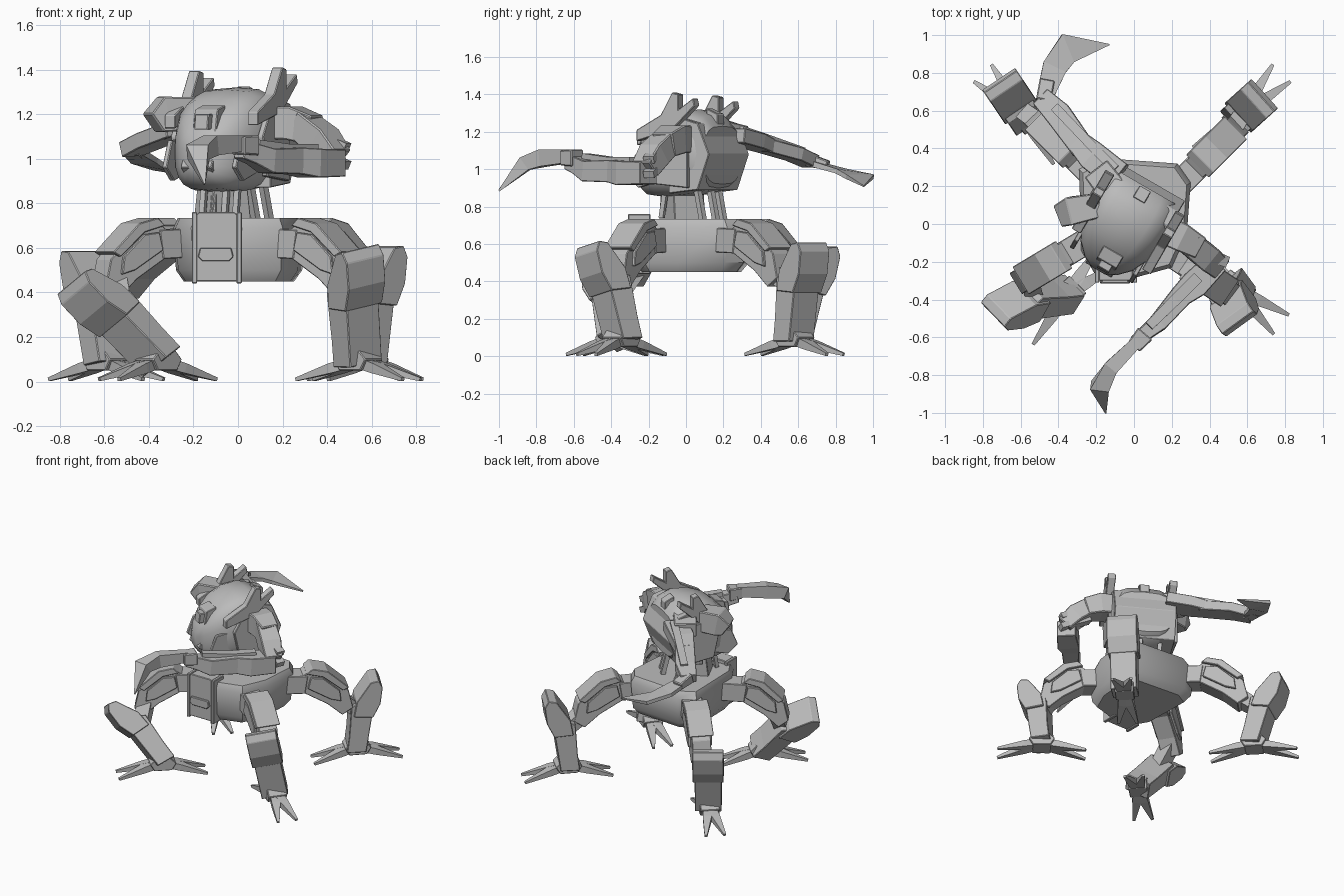
import bpy, bmesh, math
from mathutils import Vector, Matrix

cube = bpy.data.objects.get("Cube")
if cube:
    bpy.data.objects.remove(cube, do_unlink=True)

grey = bpy.data.materials.new("plain grey")
grey.use_nodes = True
grey.diffuse_color = (0.5, 0.5, 0.5, 1)
grey.node_tree.nodes["Principled BSDF"].inputs["Base Color"].default_value = (0.5, 0.5, 0.5, 1)
UP = Vector((0, 0, 1))


def spin(degrees, axis):
    return Matrix.Rotation(math.radians(degrees), 4, axis)


def finish(name, bm, bevel=0.0, smooth=False):
    bmesh.ops.recalc_face_normals(bm, faces=bm.faces)
    mesh = bpy.data.meshes.new(name)
    bm.to_mesh(mesh)
    bm.free()
    mesh.materials.append(grey)
    ob = bpy.data.objects.new(name, mesh)
    bpy.context.scene.collection.objects.link(ob)
    if bevel:
        mod = ob.modifiers.new("chamfer", "BEVEL")
        mod.width, mod.segments = bevel, 1
    if smooth:
        bpy.ops.object.select_all(action="DESELECT")
        ob.select_set(True)
        bpy.context.view_layer.objects.active = ob
        bpy.ops.object.shade_smooth_by_angle(angle=math.radians(35))
    return ob


def loft(name, rings, bevel=0.0, smooth=False):
    """Skin a list of equal-length point rings and cap both ends."""
    bm = bmesh.new()
    rows = [[bm.verts.new(p) for p in ring] for ring in rings]
    n = len(rows[0])
    for a, b in zip(rows, rows[1:]):
        for i in range(n):
            j = (i + 1) % n
            bm.faces.new((a[i], a[j], b[j], b[i]))
    bm.faces.new(rows[0])
    bm.faces.new(rows[-1])
    return finish(name, bm, bevel, smooth)


def slab(name, outline, width, loc, yaw, tilt=0, roll=0, side=0, bevel=0.004):
    """Extrude a local x-z outline sideways, then tilt, roll, turn and place it."""
    m = Matrix.Translation(loc) @ spin(yaw, "Z") @ spin(roll, "X") @ spin(tilt, "Y")
    rings = [[m @ Vector((x, side + s * width / 2, z)) for x, z in outline] for s in (-1, 1)]
    return loft(name, rings, bevel)


def sweep(name, stations, bevel=0.0):
    """Rectangular beam through (point, width, height) stations."""
    pts = [Vector(s[0]) for s in stations]
    rings = []
    for i, (p, w, h) in enumerate(stations):
        t = (pts[min(i + 1, len(pts) - 1)] - pts[max(i - 1, 0)]).normalized()
        a = t.cross(UP).normalized()
        b = a.cross(t)
        rings.append([pts[i] + a * w / 2 * u + b * h / 2 * v
                      for u, v in ((-1, -1), (1, -1), (1, 1), (-1, 1))])
    return loft(name, rings, bevel)


# Hull: a faceted tub with a rounded lower edge
rim = [(-.28, -.14), (-.21, -.26), (.02, -.28), (.2, -.23), (.28, -.05),
       (.3, .22), (.23, .32), (-.18, .35), (-.29, .29)]
loft("hull", [[(x * k, y * k, z) for x, y in rim]
              for k, z in ((.84, .45), (.96, .5), (1, .69), (.93, .735))], smooth=True)

# Front hatch with side rails and a lower plate
slab("front_hatch", [(-.1, .45), (.1, .45), (.1, .74), (.08, .76), (-.08, .76), (-.1, .74)],
     .1, (-.095, -.25, 0), 0)
for x in (-.195, .005):
    slab("hatch_rail", [(-.012, .44), (.012, .44), (.012, .76), (-.012, .76)], .12,
         (x, -.25, 0), 0)
slab("hatch_lower_plate", [(-.08, .56), (-.06, .54), (.06, .54), (.08, .56), (.07, .6), (-.07, .6)],
     .02, (-.1, -.305, 0), 0)

# Neck column and struts
slab("neck", [(-.1, .73), (.1, .73), (.08, .9), (-.08, .9)], .18, (-.07, -.02, 0), 25)
for k in range(4):
    sweep("neck_rib", [((-.16 + .05 * k, -.13, .74), .025, .025), ((-.15 + .05 * k, -.11, .88), .025, .025)])
for x, y in ((.08, .16), (.14, .09), (-.06, .2)):
    sweep("neck_strut", [((x, y, .73), .03, .03), ((x - .03, y - .03, .9), .03, .03)])

# Head: domed shell, turned to one side, with a wedge-shaped back
HEAD_YAW = 240
fwd = Vector((math.cos(math.radians(HEAD_YAW)), math.sin(math.radians(HEAD_YAW)), 0))
lat = Vector((-fwd.y, fwd.x, 0))
back = Vector((.085, .23, 0))


def head_ring(s, half, top, low, n=20):
    ring = []
    for i in range(n):
        a = math.tau * i / n
        c, d = math.cos(a), math.sin(a)
        z = (top + low) / 2 + (top - low) / 2 * math.copysign(abs(d) ** .75, d)
        ring.append(back + fwd * s + lat * half * math.copysign(abs(c) ** .6, c) + UP * z)
    return ring


loft("head_shell", [head_ring(*v) for v in (
    (.04, .2, 1.23, .92), (.09, .22, 1.29, .88), (.18, .23, 1.32, .86), (.28, .225, 1.31, .85),
    (.38, .2, 1.27, .85), (.46, .16, 1.2, .86), (.52, .1, 1.12, .9), (.55, .04, 1.05, .95))],
    smooth=True)
slab("head_back_box", [(.07, .89), (.25, .87), (.25, 1.2), (.16, 1.27), (.07, 1.245), (0, 1.08)],
     .43, back, HEAD_YAW)
slab("back_port", [(.05, 1.22), (.12, 1.22), (.12, 1.325), (.05, 1.295)], .07, back, HEAD_YAW)

# Eye block in its socket, jaw plates and chin
slab("eye_socket", [(.42, 1.11), (.51, 1.11), (.49, 1.22), (.42, 1.24)], .12, back, HEAD_YAW, side=.02)
slab("eye_block", [(.45, 1.13), (.54, 1.13), (.53, 1.2), (.45, 1.2)], .07, back, HEAD_YAW, side=.02)
slab("chin", [(.3, .86), (.47, .89), (.55, .96), (.51, 1.04), (.35, .95)], .16, back, HEAD_YAW)
for s in (-1, 1):
    slab("jaw_plate", [(.25, .96), (.45, .9), (.52, .96), (.47, 1.08), (.3, 1.1)], .025,
         back, HEAD_YAW, side=s * .18)
    # Forked crest on each side of the head
    slab("forked_crest", [(0, 1.14), (0, 1.2), (.15, 1.28), (.22, 1.4), (.26, 1.39), (.26, 1.31),
                          (.35, 1.37), (.36, 1.33), (.22, 1.2)], .055,
         (-.12, -.145, -.005 + .015 * (s < 0)), HEAD_YAW - 180, side=s * .215)
    slab("cheek_panel", [(.12, .9), (.32, .92), (.36, 1.1), (.3, 1.2), (.12, 1.18)], .03,
         back, HEAD_YAW, side=s * .225)

# Left arm: bent forward across the body, ending in a hooked blade
sweep("left_shoulder", [((.1, 0, 1.16), .16, .14), ((.25, -.07, 1.16), .15, .15), ((.34, -.12, 1.13), .12, .13)], .006)
sweep("left_upper_arm", [((.28, -.09, 1.16), .13, .12), ((.38, -.17, 1.08), .14, .13), ((.44, -.22, 1), .12, .11)], .006)
for dz in (-.05, .03):
    sweep("left_elbow_plate", [((.3, -.12, 1.11 + dz), .07, .035), ((.49, -.2, 1.02 + dz), .06, .04)])
sweep("left_forearm", [((.44, -.2, .98), .13, .12), ((.32, -.32, .98), .15, .13), ((.25, -.38, .99), .12, .12),
                       ((.13, -.52, .99), .1, .11), ((.07, -.57, 1.02), .08, .09), ((.01, -.62, 1.04), .07, .08)], .004)
sweep("left_forearm_rail", [((.34, -.28, 1.05), .06, .03), ((.22, -.4, 1.05), .06, .03), ((.08, -.54, 1.07), .05, .03)])
sweep("left_wrist", [((.06, -.58, 1.06), .1, .09), ((0, -.65, 1.06), .08, .08)], .006)
sweep("left_blade", [((.02, -.62, 1.07), .06, .07), ((-.12, -.76, 1.06), .08, .09),
                     ((-.18, -.86, 1.03), .1, .08), ((-.15, -1, .885), .006, .01)])

# Right arm: stretched backward, ending in a flat hooked blade
sweep("right_shoulder", [((-.1, .16, 1.19), .16, .14), ((-.2, .29, 1.18), .15, .1)], .006)
sweep("right_shoulder_pad", [((-.18, .1, 1.2), .13, .15), ((-.33, .07, 1.2), .15, .16), ((-.38, .05, 1.16), .12, .1)], .006)
sweep("right_upper_arm", [((-.08, .25, 1.18), .16, .08), ((-.22, .36, 1.15), .16, .08), ((-.3, .44, 1.12), .12, .07)], .004)
sweep("right_forearm", [((-.27, .4, 1.13), .13, .07), ((-.4, .58, 1.08), .14, .07), ((-.49, .67, 1.04), .11, .07)], .004)
sweep("right_forearm_rail", [((-.1, .29, 1.22), .05, .02), ((-.22, .41, 1.18), .05, .02), ((-.42, .62, 1.105), .05, .02)])
sweep("right_wrist", [((-.48, .65, 1.05), .08, .07), ((-.46, .76, 1.02), .08, .05)], .006)
sweep("right_blade", [((-.47, .68, 1.03), .09, .03), ((-.42, .83, .99), .13, .025),
                      ((-.35, .93, .96), .16, .025), ((-.13, .95, .91), .006, .008)])


def leg(name, hip, yaw, reach, foot, leg_yaw, tilt, roll, foot_yaw):
    """One leg: hip block, armoured thigh, slab shin and a four-toed foot."""
    base = Vector((*hip, 0))
    ground = Vector((*foot, 0))
    ankle = ground + UP * .1
    slab(name + "_hip", [(-.08, .56), (.14, .55), (.16, .68), (-.08, .69)], .14, base, yaw)
    k = reach / .45
    slab(name + "_thigh", [(x * k, z) for x, z in (
        (.1, .57), (.12, .68), (.17, .72), (.27, .69), (.42, .55), (.45, .42), (.38, .37), (.28, .46))],
        .13, base, yaw)
    for s in (-1, 1):
        slab(name + "_thigh_plate", [(x * k, z) for x, z in (
            (.15, .59), (.17, .67), (.25, .66), (.36, .56), (.37, .48), (.3, .5))], .02,
            base, yaw, side=s * .072)
    slab(name + "_knee_guard", [(x * k, z) for x, z in (
        (.14, .7), (.18, .735), (.28, .71), (.42, .58), (.38, .56), (.25, .67))], .17, base, yaw)
    # Link from the thigh end into the middle of the shin
    shin_mid = ankle + spin(leg_yaw, "Z") @ spin(roll, "X") @ spin(tilt, "Y") @ Vector((.01, 0, .26))
    thigh_end = base + spin(yaw, "Z") @ Vector((.37 * k, 0, .46))
    sweep(name + "_knee_link", [(thigh_end, .1, .1), (shin_mid, .09, .09)])
    # Shin, pivoting about the ankle
    slab(name + "_shin_top", [(-.03, .25), (.1, .24), (.15, .34), (.165, .46), (.14, .51), (.085, .5), (-.01, .36)],
         .21, ankle, leg_yaw, tilt, roll)
    slab(name + "_shin", [(-.075, -.02), (.055, -.02), (.1, .28), (.05, .36), (-.045, .32), (-.06, .1)],
         .18, ankle, leg_yaw, tilt, roll)
    slab(name + "_ankle", [(-.09, 0), (-.06, -.05), (.06, -.05), (.09, 0), (.05, .04), (-.05, .04)],
         .13, ankle, foot_yaw)
    # Two toes outward and two inward
    for turn in (-12, 12, 168, 192):
        d = spin(foot_yaw + turn, "Z") @ Vector((1, 0, 0))
        sweep(name + "_toe", [(ground + d * .03 + UP * .085, .07, .05), (ground + d * .13 + UP * .06, .06, .045),
                              (ground + d * .31 + UP * .01, .018, .016)])


leg("back_left_leg", (.23, .2), 45, .47, (.57, .58), 42, 0, 0, 46)
leg("back_right_leg", (-.21, .25), 135, .47, (-.59, .58), 124, 8, 0, 134)
leg("front_left_leg", (.17, -.14), -34, .44, (.54, -.345), -54, 1, 11, -38)
leg("front_right_leg", (-.25, -.09), 211, .44, (-.36, -.38), 224, 26, 30, 224)
